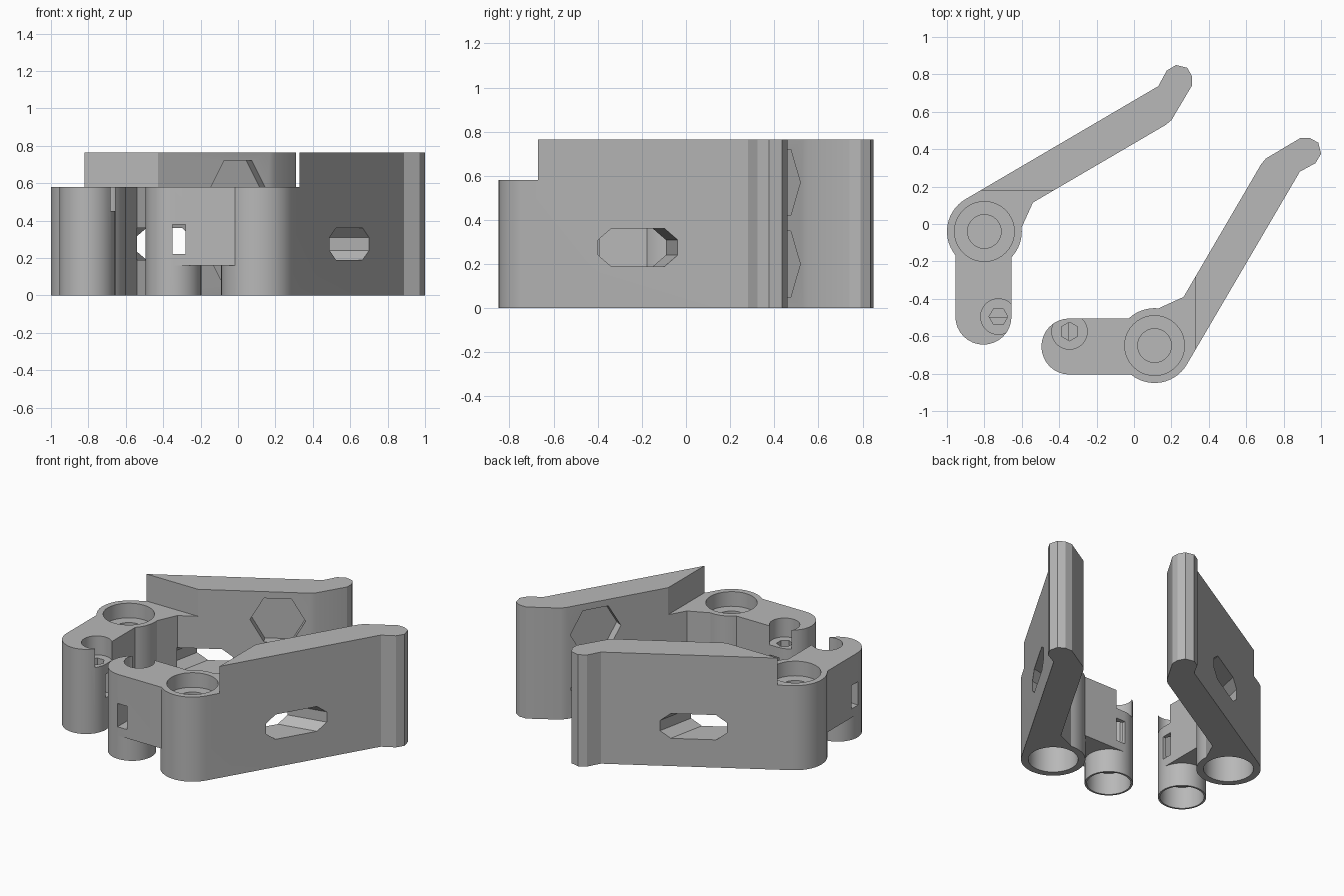
import bpy, bmesh
from math import cos, sin, radians
from mathutils import Matrix, Vector

if "Cube" in bpy.data.objects:
    bpy.data.objects.remove(bpy.data.objects["Cube"])

grey = bpy.data.materials.new("plain grey")
grey.use_nodes = True
grey.diffuse_color = (0.48, 0.48, 0.48, 1)
grey.node_tree.nodes["Principled BSDF"].inputs["Base Color"].default_value = grey.diffuse_color

PIVOT, PIVOT_R = (-0.80, -0.04), 0.20
POST, POST_R = (-0.805, -0.495), 0.15
SCREW = (-0.725, -0.495)
TOP, STEP = 0.765, 0.58


def arc(centre, r, a0, a1, n):
    return [(centre[0] + r * cos(radians(a0 + (a1 - a0) * i / n)),
             centre[1] + r * sin(radians(a0 + (a1 - a0) * i / n))) for i in range(n + 1)]


def circle(centre, r, n=40):
    return arc(centre, r, 0, 360, n)[:-1]


def box(x0, x1, y0, y1):
    return [(x0, y0), (x1, y0), (x1, y1), (x0, y1)]


def prism(name, pts, z0, z1, matrix=None):
    """Extrude a flat outline from z0 to z1, optionally in another frame."""
    bm = bmesh.new()
    face = bm.faces.new([bm.verts.new((x, y, z0)) for x, y in pts])
    new = bmesh.ops.extrude_face_region(bm, geom=[face])["geom"]
    bmesh.ops.translate(bm, vec=(0, 0, z1 - z0),
                        verts=[v for v in new if isinstance(v, bmesh.types.BMVert)])
    bmesh.ops.recalc_face_normals(bm, faces=bm.faces)
    if matrix:
        bm.transform(matrix)
    mesh = bpy.data.meshes.new(name)
    bm.to_mesh(mesh)
    bm.free()
    ob = bpy.data.objects.new(name, mesh)
    bpy.context.collection.objects.link(ob)
    return ob


def wall_frame(u, origin):
    """Frame whose x runs along a wall, y is up and z points out of it."""
    u = Vector(u).normalized()
    v = Vector((0, 0, 1))
    n = u.cross(v)
    return Matrix.Translation(origin) @ Matrix((u, v, n)).transposed().to_4x4()


# Whole lever outline: post, pivot boss, straight arm and bent fingertip
outline = (arc(POST, POST_R, 180, 360, 16)
           + arc(PIVOT, PIVOT_R, -43.5, 6, 8)
           + [(-0.54, 0.115), (0.17, 0.53), (0.20, 0.555), (0.31, 0.74), (0.31, 0.79),
              (0.285, 0.835), (0.225, 0.85), (0.175, 0.82), (0.13, 0.737)]
           + arc(PIVOT, PIVOT_R, 120, 219, 14))
lever = prism("right_lever", outline, 0, TOP)

# Cutters: lowered deck over the pivot and post
cutters = [prism("deck_cut", box(-1.2, 0.5, -0.9, 0.18), STEP, 1)]

# Underside notch between post and pivot boss
notch = (arc(POST, POST_R, 180, 0, 16) + [(-0.5, -0.495), (-0.5, -0.178)]
         + arc(PIVOT, PIVOT_R, 316.5, 219, 14) + [(-1.1, -0.166), (-1.1, -0.495)])
cutters.append(prism("notch_cut", notch, -0.1, 0.16))

# Pivot bores, post socket, screw recess and its hexagonal hole
cutters += [
    prism("pivot_top_cut", circle(PIVOT, 0.16), 0.48, 1),
    prism("pivot_step_cut", circle(PIVOT, 0.09), 0.44, 0.9),
    prism("pivot_bottom_cut", circle(PIVOT, 0.155), -0.1, 0.32),
    prism("post_socket_cut", circle(POST, 0.137), -0.1, 0.15),
    prism("screw_recess_cut", circle(SCREW, 0.095), 0.45, 1),
    prism("screw_hole_cut", circle(SCREW, 0.05, 6), 0.25, 0.9),
    prism("nut_window_cut", box(-1.2, -0.4, -0.50, -0.43), 0.22, 0.38),
]

# Oblique chamfered slot through the arm
w, h, c = 0.155, 0.085, 0.05
slot = [(-w, -h + c), (-w + c, -h), (w - c, -h), (w, -h + c),
        (w, h - c), (w - c, h), (-w + c, h), (-w, h - c)]
cutters.append(prism("slot_cut", slot, -0.4, 0.35,
                     wall_frame((0.98, -0.2, 0), (-0.37, 0.435, 0.275))))

# Two hexagonal pockets on the inner wall of the arm
for z in (0.57, 0.20):
    cutters.append(prism("hex_pocket_cut", circle((0, 0), 0.173, 6), -0.06, 0.05,
                         wall_frame((0.866, 0.5, 0), (0, 0.4306, z))))

for cutter in cutters:
    mod = lever.modifiers.new(cutter.name, "BOOLEAN")
    mod.operation, mod.solver, mod.object = "DIFFERENCE", "EXACT", cutter
bpy.context.view_layer.update()
cut_mesh = bpy.data.meshes.new_from_object(
    lever.evaluated_get(bpy.context.evaluated_depsgraph_get()))
lever.modifiers.clear()
lever.data = cut_mesh
for cutter in cutters:
    bpy.data.objects.remove(cutter)
cut_mesh.materials.clear()
cut_mesh.materials.append(grey)

# Opposite lever, reflected across the diagonal between the two
twin_mesh = cut_mesh.copy()
twin_mesh.transform(Matrix(((0, 1, 0, 0.15), (1, 0, 0, 0.15), (0, 0, 1, 0), (0, 0, 0, 1))))
twin_mesh.flip_normals()
twin = bpy.data.objects.new("left_lever", twin_mesh)
bpy.context.collection.objects.link(twin)

for ob in (lever, twin):
    bpy.ops.object.select_all(action="DESELECT")
    ob.select_set(True)
    bpy.context.view_layer.objects.active = ob
    bpy.ops.object.shade_smooth_by_angle(angle=radians(25))
